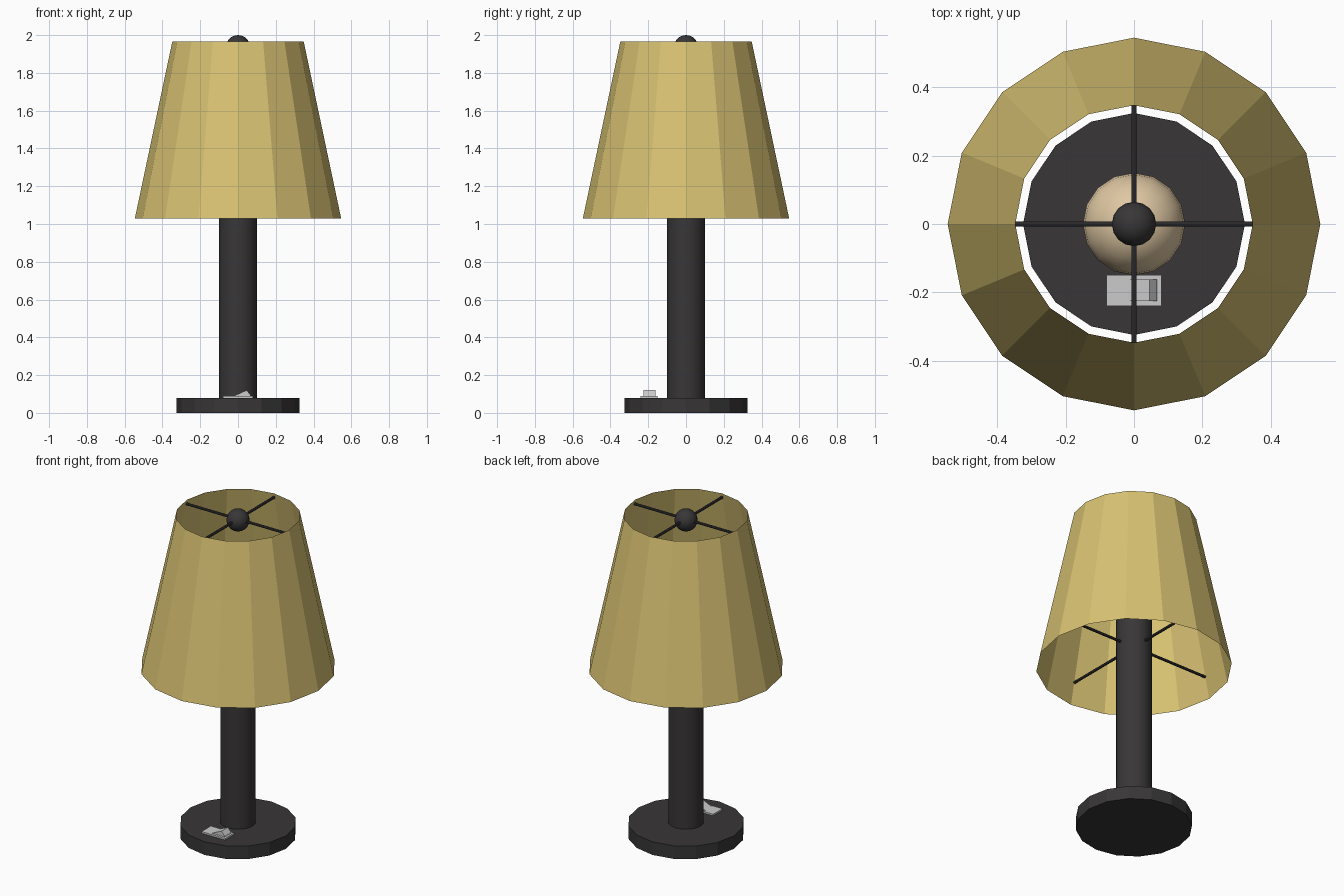
import bpy, bmesh, math
from mathutils import Matrix, Vector

if "Cube" in bpy.data.objects:
    bpy.data.objects.remove(bpy.data.objects["Cube"])


def material(name, rgb):
    m = bpy.data.materials.new(name)
    m.diffuse_color = (*rgb, 1)
    m.use_nodes = True
    m.node_tree.nodes["Principled BSDF"].inputs["Base Color"].default_value = m.diffuse_color
    return m


DARK = material("dark_metal", (0.04, 0.037, 0.037))
CLOTH = material("shade_cloth", (0.69, 0.54, 0.17))
GLASS = material("warm_glass", (0.73, 0.57, 0.36))
SIDES = 16


def finish(name, bm, mat=None, smooth=False):
    bmesh.ops.recalc_face_normals(bm, faces=bm.faces)
    mesh = bpy.data.meshes.new(name)
    bm.to_mesh(mesh)
    bm.free()
    obj = bpy.data.objects.new(name, mesh)
    bpy.context.collection.objects.link(obj)
    if mat:
        mesh.materials.append(mat)
    if smooth:
        bpy.ops.object.select_all(action='DESELECT')
        obj.select_set(True)
        bpy.context.view_layer.objects.active = obj
        bpy.ops.object.shade_smooth_by_angle(angle=math.radians(40))
    return obj


def cone(name, r1, r2, z1, z2, mat, caps=True, smooth=False):
    bm = bmesh.new()
    bmesh.ops.create_cone(bm, cap_ends=caps, segments=SIDES, radius1=r1, radius2=r2,
                          depth=z2 - z1, matrix=Matrix.Translation((0, 0, (z1 + z2) / 2)))
    return finish(name, bm, mat, smooth)


def ball(name, r, z, mat):
    bm = bmesh.new()
    bmesh.ops.create_uvsphere(bm, u_segments=SIDES, v_segments=12, radius=r,
                              matrix=Matrix.Translation((0, 0, z)))
    return finish(name, bm, mat, True)


def spider(name, reach, z, r=0.008):
    # two crossed rods that carry the shade
    bm = bmesh.new()
    for axis in ('X', 'Y'):
        m = Matrix.Translation((0, 0, z)) @ Matrix.Rotation(math.pi / 2, 4, axis)
        bmesh.ops.create_cone(bm, cap_ends=True, segments=8, radius1=r, radius2=r,
                              depth=2 * reach, matrix=m)
    return finish(name, bm, DARK, True)


def extrude_xz(name, profile, y1, y2):
    bm = bmesh.new()
    face = bm.faces.new([bm.verts.new((x, y1, z)) for x, z in profile])
    ext = bmesh.ops.extrude_face_region(bm, geom=[face])
    moved = [v for v in ext["geom"] if isinstance(v, bmesh.types.BMVert)]
    bmesh.ops.translate(bm, verts=moved, vec=Vector((0, y2 - y1, 0)))
    return finish(name, bm)


# Foot and stem
cone("base", 0.325, 0.325, 0, 0.08, DARK)
cone("stem", 0.1, 0.1, 0.08, 1.39, DARK, smooth=True)

# Bulb, open faceted shade, its supports and the finial
ball("bulb", 0.15, 1.5, GLASS)
cone("lampshade", 0.546, 0.348, 1.03, 1.965, CLOTH, caps=False)
spider("lower_shade_support", 0.516, 1.16)
spider("upper_shade_support", 0.35, 1.94)
ball("finial", 0.065, 1.935, DARK)

# Rocker switch on the foot
extrude_xz("switch_plate", [(-0.08, 0.08), (0.08, 0.08), (0.08, 0.09), (-0.08, 0.09)], -0.24, -0.15)
extrude_xz("switch_rocker", [(-0.025, 0.088), (0.068, 0.088), (0.065, 0.097), (0.045, 0.12)],
           -0.225, -0.162)
